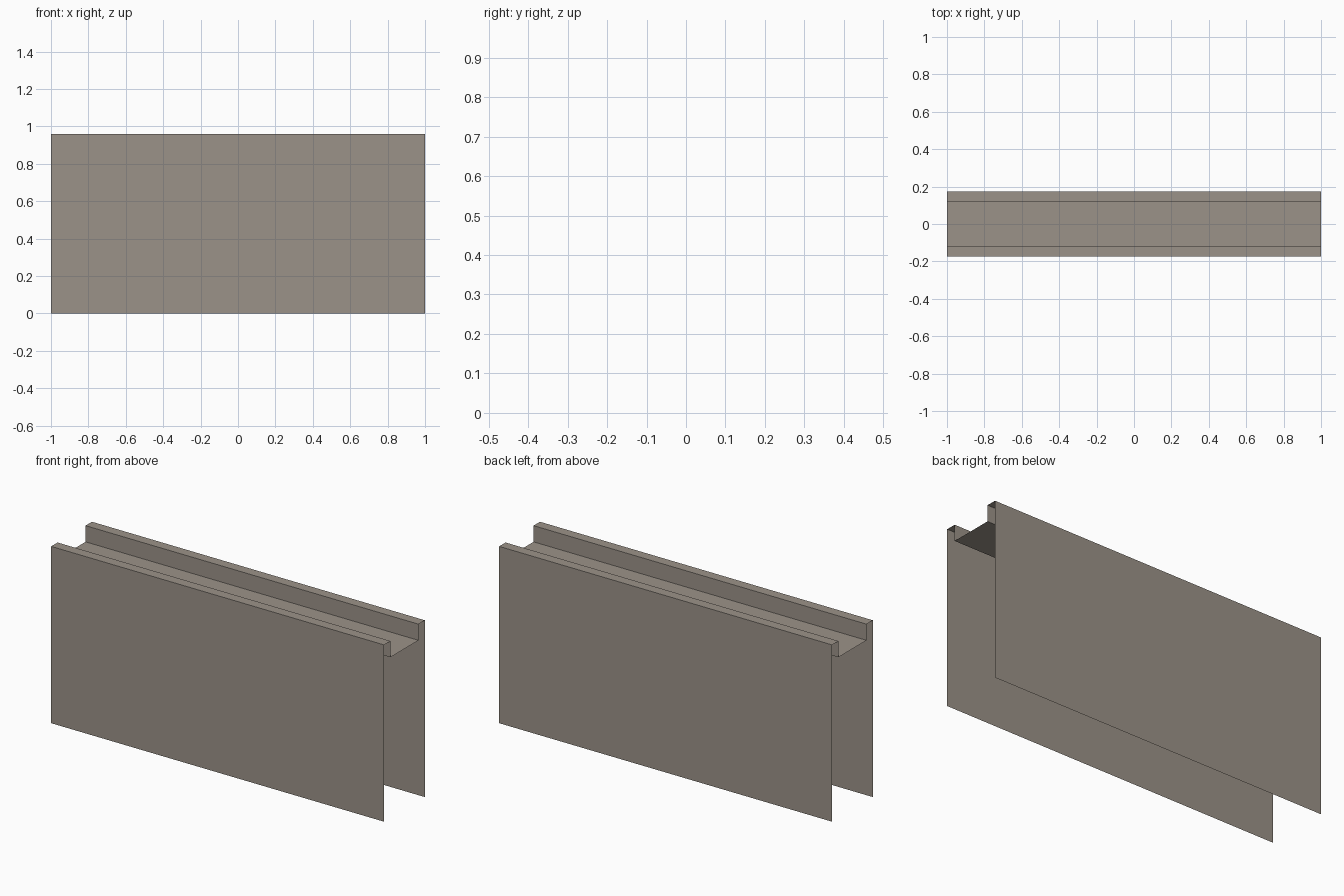
import bpy
import bmesh

if "Cube" in bpy.data.objects:
    bpy.data.objects.remove(bpy.data.objects["Cube"])

HALF_LENGTH = 1.0

# Single-colour matte stone
stone = bpy.data.materials.new("warm grey stone")
stone.diffuse_color = (0.33, 0.29, 0.25, 1.0)
stone.use_nodes = True
stone.node_tree.nodes["Principled BSDF"].inputs["Base Color"].default_value = stone.diffuse_color

# Half cross-section (y, z): outer wall, lip, channel side; mirrored for the back
half = [(-0.175, 0.0), (-0.175, 0.96), (-0.12, 0.96), (-0.12, 0.872)]
profile = half + [(-y, z) for y, z in reversed(half)]

# Wall shell: the open profile swept along x, ends and base left open
bm = bmesh.new()
left = [bm.verts.new((-HALF_LENGTH, y, z)) for y, z in profile]
right = [bm.verts.new((HALF_LENGTH, y, z)) for y, z in profile]
for i in range(len(profile) - 1):
    bm.faces.new((left[i], right[i], right[i + 1], left[i + 1]))

mesh = bpy.data.meshes.new("channel_topped_wall")
bm.to_mesh(mesh)
bm.free()
mesh.materials.append(stone)
wall = bpy.data.objects.new("channel_topped_wall", mesh)
bpy.context.collection.objects.link(wall)
